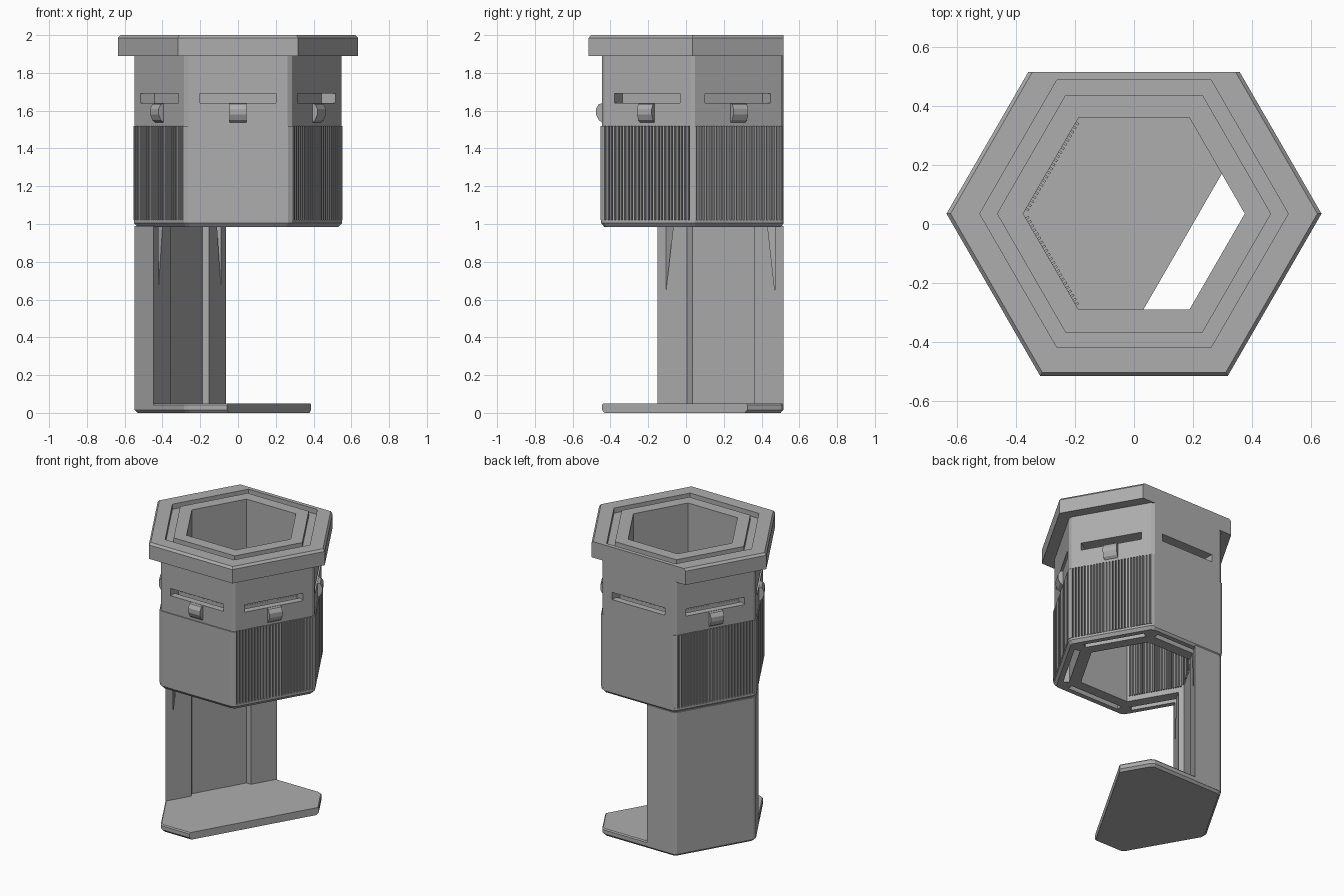
import bpy, bmesh
from math import cos, sin, radians, sqrt
from mathutils import Vector

if "Cube" in bpy.data.objects:
    bpy.data.objects.remove(bpy.data.objects["Cube"])

CY = 0.035                                # hexagon axis, in y
SIDES = [30, 90, 150, 210, 270, 330]      # outward directions of the six walls
RIBBED = (30, 150, 210, 330)

grey = bpy.data.materials.new("plain grey")
grey.use_nodes = True
COLOUR = (0.42, 0.42, 0.42, 1)
grey.diffuse_color = COLOUR
grey.node_tree.nodes["Principled BSDF"].inputs["Base Color"].default_value = COLOUR


def on_wall(angle, r, t, z=0):
    """Point at distance r along a wall's normal and t along the wall."""
    c, s = cos(radians(angle)), sin(radians(angle))
    return Vector((r * c - t * s, CY + r * s + t * c, z))


def hexagon(a, trim=0.0):
    """Hexagon outline of apothem a, its corners chamfered by trim."""
    half = a / sqrt(3) - trim
    ends = (-half, half) if trim else (half,)
    return [on_wall(d, a, t) for d in SIDES for t in ends]


def ribbed_outline(a, depth, count, half):
    """Hexagon outline with square ribs along the ribbed walls."""
    pts = []
    for d in SIDES:
        pts.append(on_wall(d, 0.48 if d == 90 else a, -half))
        if d in RIBBED:
            step = 2 * half / count
            for i in range(count):
                t = -half + i * step
                for f, r in ((0.35, a), (0.35, a - depth), (0.8, a - depth), (0.8, a)):
                    pts.append(on_wall(d, r, t + f * step))
        pts.append(on_wall(d, 0.48 if d == 90 else a, half))
    return pts


def finish(name, bm):
    bmesh.ops.recalc_face_normals(bm, faces=bm.faces)
    mesh = bpy.data.meshes.new(name)
    bm.to_mesh(mesh)
    bm.free()
    mesh.materials.append(grey)
    ob = bpy.data.objects.new(name, mesh)
    bpy.context.collection.objects.link(ob)
    return ob


def loft(name, *levels):
    """Solid through outlines of equal length at rising heights."""
    bm = bmesh.new()
    rings = [[bm.verts.new((p.x, p.y, z)) for p in pts] for pts, z in levels]
    bm.faces.new(rings[0])
    bm.faces.new(rings[-1])
    n = len(rings[0])
    for low, high in zip(rings, rings[1:]):
        for i in range(n):
            j = (i + 1) % n
            bm.faces.new((low[i], low[j], high[j], high[i]))
    return finish(name, bm)


def wall_blocks(name, sides, profile, width, offsets=(0,)):
    """Extrude an (r, z) profile along the given walls."""
    bm = bmesh.new()
    n = len(profile)
    for d in sides:
        for o in offsets:
            a, b = [[bm.verts.new(on_wall(d, r, t, z)) for r, z in profile]
                    for t in (o - width / 2, o + width / 2)]
            bm.faces.new(a)
            bm.faces.new(b)
            for i in range(n):
                j = (i + 1) % n
                bm.faces.new((a[i], a[j], b[j], b[i]))
    return finish(name, bm)


def trim(ob, point, normal):
    """Cut away everything on the normal's side and close the cut."""
    bm = bmesh.new()
    bm.from_mesh(ob.data)
    cut = bmesh.ops.bisect_plane(bm, geom=bm.verts[:] + bm.edges[:] + bm.faces[:],
                                 plane_co=point, plane_no=normal, clear_outer=True)
    edges = [e for e in cut["geom_cut"] if isinstance(e, bmesh.types.BMEdge)]
    bmesh.ops.contextual_create(bm, geom=edges)
    bmesh.ops.recalc_face_normals(bm, faces=bm.faces)
    bm.to_mesh(ob.data)
    bm.free()


def carve(ob, *cutters):
    for c in cutters:
        m = ob.modifiers.new("cut", 'BOOLEAN')
        m.operation, m.solver, m.object = 'DIFFERENCE', 'EXACT', c
    bpy.context.view_layer.update()
    done = ob.evaluated_get(bpy.context.evaluated_depsgraph_get())
    mesh = bpy.data.meshes.new_from_object(done)
    ob.modifiers.clear()
    ob.data = mesh


# cutters: bore, wall slots, tapered wall pockets, rim groove
bore = loft("bore_cutter", (hexagon(0.325), 0.05), (hexagon(0.325), 2.2))
slots = wall_blocks("slot_cutter", SIDES,
                    [(0.395, 1.64), (0.6, 1.64), (0.6, 1.69), (0.395, 1.69)], 0.4)
pockets = wall_blocks("pocket_cutter", SIDES,
                      [(0.435, 0.65), (0.435, 1.66), (0.396, 1.66), (0.396, 1.0)], 0.4)
groove = loft("groove_cutter", (hexagon(0.4525), 1.965), (hexagon(0.4525), 2.2))

# rim with chamfered top, flattened at the back
rim = loft("rim", (hexagon(0.55), 1.89), (hexagon(0.55), 1.985), (hexagon(0.538), 2.0))
trim(rim, (0, 0.515, 0), (0, 1, 0))
carve(rim, bore, groove)
lip = loft("rim_inner_lip", (hexagon(0.402), 1.96), (hexagon(0.402), 2.0))
carve(lip, bore)

# upper body with slots
body = hexagon(0.48, 0.015)
upper = loft("upper_body", (body, 1.52), (body, 1.89))
carve(upper, bore, slots, pockets)

# ribbed grip and its chamfered lower edge
ribs = ribbed_outline(0.487, 0.016, 26, 0.265)
grip = loft("grip", (ribs, 1.02), (ribs, 1.52))
carve(grip, bore, pockets)
edge = loft("grip_lower_edge", (hexagon(0.468, 0.015), 0.985),
            (hexagon(0.484, 0.015), 1.005), (hexagon(0.484, 0.015), 1.02))
trim(edge, (0, 0.515, 0), (0, 1, 0))
carve(edge, bore, pockets)

# ribs inside the bore on two walls
wall_blocks("inner_ribs", (150, 210),
            [(0.314, 1.02), (0.33, 1.02), (0.33, 1.52), (0.314, 1.52)],
            0.008, [(i - 10.5) * 0.016 for i in range(22)])

# spring catches below the slots
wall_blocks("catches", [d for d in SIDES if d != 90],
            [(0.47, 1.53), (0.497, 1.55), (0.511, 1.58), (0.511, 1.61),
             (0.497, 1.635), (0.47, 1.64)], 0.09)

# column on the back left wall
toward = on_wall(330, 1, 0) - Vector((0, CY, 0))
column = loft("column", (body, 0.015), (body, 0.99))
trim(column, on_wall(330, -0.295, 0), toward)
carve(column, bore, pockets)

# base plate with a straight cut side and chamfered underside
base = loft("base_plate", (hexagon(0.466, 0.015), 0), (body, 0.016),
            (body, 0.042), (hexagon(0.474, 0.015), 0.05))
trim(base, on_wall(330, 0.19, 0), toward)

for c in (bore, slots, pockets, groove):
    bpy.data.objects.remove(c)
